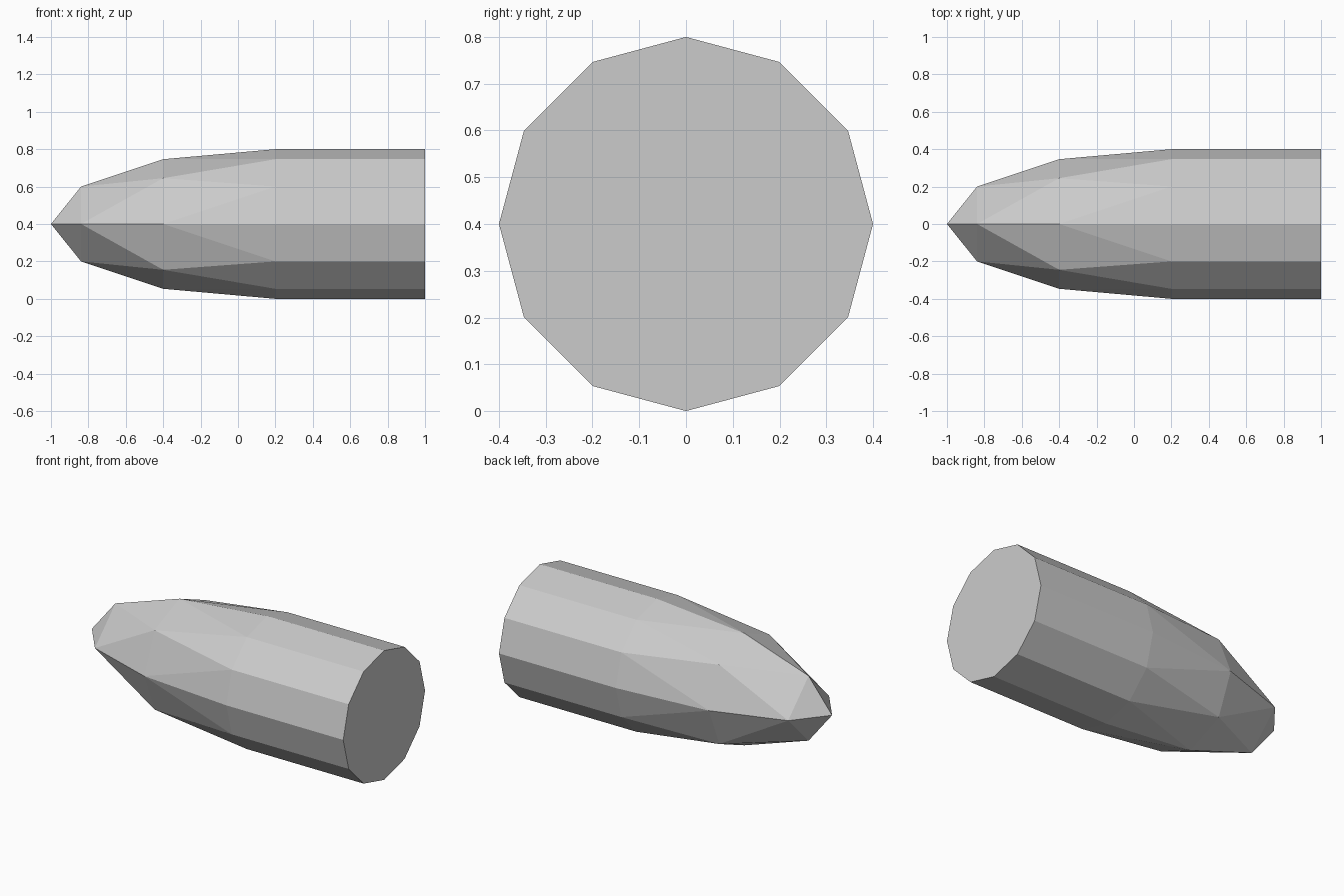
import bpy
import bmesh
from math import sin, cos, pi

cube = bpy.data.objects.get("Cube")
if cube:
    bpy.data.objects.remove(cube, do_unlink=True)

RADIUS, NOSE_LENGTH, SHOULDER_X, BASE_X = 0.4, 1.2, 0.2, 1.0
ROWS = 3  # nose rows; each row away from the tip gains one side per quadrant

grey = bpy.data.materials.new("light grey")
grey.use_nodes = True
colour = (0.6, 0.6, 0.6, 1)
grey.diffuse_color = colour
grey.node_tree.nodes["Principled BSDF"].inputs["Base Color"].default_value = colour

bm = bmesh.new()


def ring(x, radius, sides):
    """Ring of vertices around the long axis."""
    return [bm.verts.new((x, radius * cos(2 * pi * i / sides),
                          RADIUS + radius * sin(2 * pi * i / sides)))
            for i in range(sides)]


# Nose rings, from the tip to the shoulder
rings = [[bm.verts.new((SHOULDER_X - NOSE_LENGTH, 0, RADIUS))]]
for row in range(1, ROWS + 1):
    a = pi / 2 * row / ROWS
    rings.append(ring(SHOULDER_X - NOSE_LENGTH * cos(a), RADIUS * sin(a), 4 * row))

# Faceted nose: a triangle fan pattern repeated in four quadrants
for row in range(ROWS):
    inner, outer = rings[row], rings[row + 1]
    for q in range(4):
        for j in range(row + 1):
            a = inner[(q * row + j) % len(inner)]
            b = outer[q * (row + 1) + j]
            c = outer[(q * (row + 1) + j + 1) % len(outer)]
            bm.faces.new((a, b, c))
            if j < row:
                bm.faces.new((a, c, inner[(q * row + j + 1) % len(inner)]))

# Straight body and flat base
shoulder = rings[-1]
base = ring(BASE_X, RADIUS, len(shoulder))
for i, v in enumerate(shoulder):
    k = (i + 1) % len(shoulder)
    bm.faces.new((v, base[i], base[k], shoulder[k]))
bm.faces.new(base)

bmesh.ops.recalc_face_normals(bm, faces=bm.faces)
mesh = bpy.data.meshes.new("pointed_body")
bm.to_mesh(mesh)
bm.free()
mesh.materials.append(grey)
body = bpy.data.objects.new("pointed_body", mesh)
bpy.context.collection.objects.link(body)
